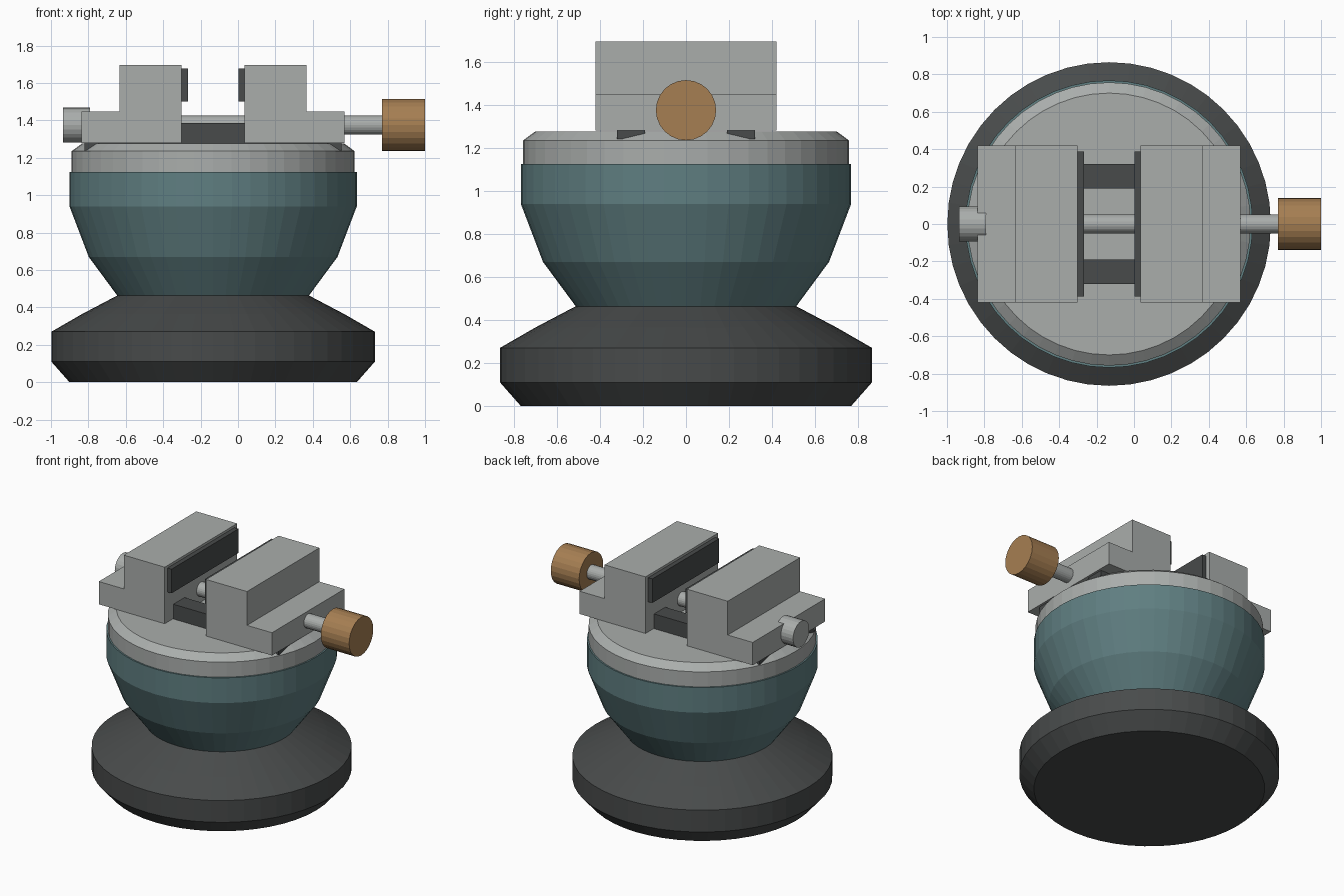
import bpy, bmesh, math

if "Cube" in bpy.data.objects:
    bpy.data.objects.remove(bpy.data.objects["Cube"])

CX = -0.133          # axis of the turned base and jaw symmetry plane
SCREW_Z = 1.375


def material(name, rgb):
    m = bpy.data.materials.new(name)
    m.diffuse_color = (*rgb, 1)
    m.use_nodes = True
    m.node_tree.nodes["Principled BSDF"].inputs["Base Color"].default_value = m.diffuse_color
    return m


DARK = material("dark_rubber", (0.065, 0.07, 0.07))
TEAL = material("teal_paint", (0.115, 0.21, 0.22))
STEEL = material("steel", (0.40, 0.42, 0.41))
WOOD = material("brown_knob", (0.38, 0.21, 0.085))


def finish(name, bm, mat):
    bmesh.ops.recalc_face_normals(bm, faces=bm.faces)
    me = bpy.data.meshes.new(name)
    bm.to_mesh(me)
    bm.free()
    me.materials.append(mat)
    ob = bpy.data.objects.new(name, me)
    bpy.context.collection.objects.link(ob)
    return ob


def lathe(name, profile, mat, sides=48):
    """Closed turned solid from (radius, z) rings."""
    bm = bmesh.new()
    rings = []
    for r, z in profile:
        rings.append([bm.verts.new((CX + r * math.cos(2 * math.pi * i / sides),
                                    r * math.sin(2 * math.pi * i / sides), z))
                      for i in range(sides)])
    for a, b in zip(rings, rings[1:]):
        for i in range(sides):
            j = (i + 1) % sides
            bm.faces.new((a[i], a[j], b[j], b[i]))
    bm.faces.new(rings[0])
    bm.faces.new(rings[-1])
    return finish(name, bm, mat)


def extrude_y(name, outline, y0, y1, mat):
    """Extrude an (x, z) outline between two y values."""
    bm = bmesh.new()
    face = bm.faces.new([bm.verts.new((x, y0, z)) for x, z in outline])
    geo = bmesh.ops.extrude_face_region(bm, geom=[face])["geom"]
    bmesh.ops.translate(bm, vec=(0, y1 - y0, 0),
                        verts=[g for g in geo if isinstance(g, bmesh.types.BMVert)])
    return finish(name, bm, mat)


def rect(x0, x1, z0, z1):
    return [(x0, z0), (x1, z0), (x1, z1), (x0, z1)]


def rod_x(name, x0, x1, r, mat, sides=24):
    bpy.ops.mesh.primitive_cylinder_add(vertices=sides, radius=r, depth=x1 - x0,
                                        location=((x0 + x1) / 2, 0, SCREW_Z),
                                        rotation=(0, math.pi / 2, 0))
    ob = bpy.context.object
    ob.name = name
    ob.data.materials.append(mat)
    return ob


# Turned base, body and top plate
lathe("suction_base", [(0.768, 0), (0.865, 0.11), (0.865, 0.27),
                       (0.70, 0.365), (0.51, 0.465)], DARK)
lathe("body_bowl", [(0.51, 0.46), (0.665, 0.67), (0.768, 0.94),
                    (0.768, 1.125)], TEAL)
lathe("top_plate", [(0.757, 1.12), (0.757, 1.235), (0.70, 1.277)], STEEL)

# Guide rails
for side, y in (("front", -0.255), ("back", 0.255)):
    extrude_y(side + "_rail", rect(CX - 0.687, CX + 0.687, 1.24, 1.385),
              y - 0.065, y + 0.065, DARK)

# Stepped jaws with grip pads, mirrored about the axis
jaw = [(0.168, 1.28), (0.703, 1.28), (0.703, 1.447),
       (0.50, 1.447), (0.50, 1.695), (0.168, 1.695)]
for side, s in (("left", -1), ("right", 1)):
    extrude_y(side + "_jaw", [(CX + s * x, z) for x, z in jaw], -0.42, 0.42, STEEL)
    extrude_y(side + "_jaw_pad",
              [(CX + s * x, z) for x, z in rect(0.135, 0.175, 1.50, 1.677)],
              -0.388, 0.388, DARK)

# Clamp screw, end cap and turning knob
rod_x("clamp_screw", -0.85, 0.80, 0.051, STEEL)
rod_x("screw_end_cap", -0.935, -0.79, 0.094, STEEL)
rod_x("turning_knob", 0.77, 1.0, 0.14, WOOD)
